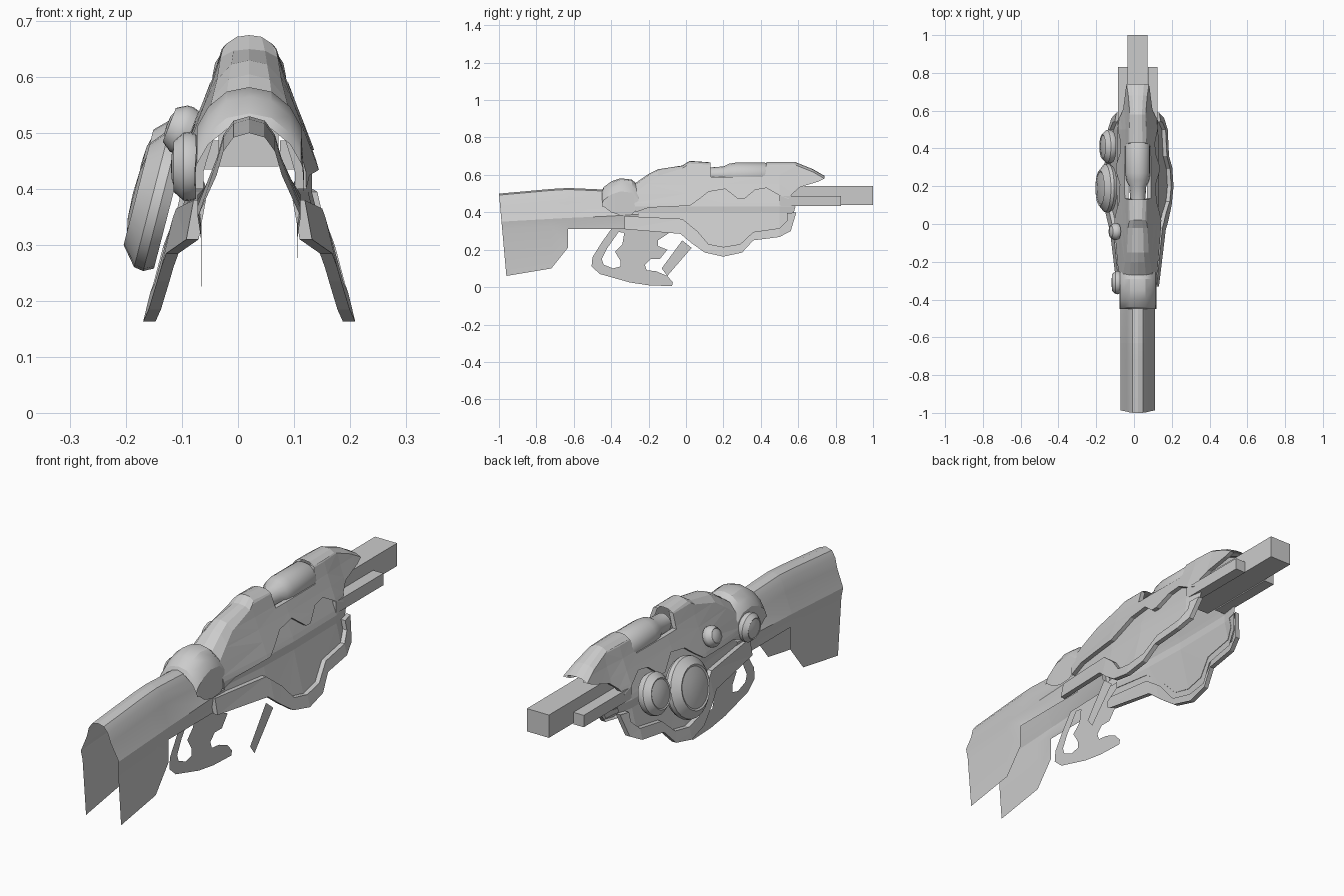
import bpy, bmesh, math
from mathutils import Vector, Matrix

if "Cube" in bpy.data.objects:
    bpy.data.objects.remove(bpy.data.objects["Cube"])

CX = 0.02  # mirror plane of the body


def finish(bm, name, smooth=None):
    bmesh.ops.remove_doubles(bm, verts=bm.verts, dist=0.0004)
    me = bpy.data.meshes.new(name)
    bm.to_mesh(me)
    bm.free()
    ob = bpy.data.objects.new(name, me)
    bpy.context.collection.objects.link(ob)
    if smooth:
        for p in me.polygons:
            p.use_smooth = True
        me.set_sharp_from_angle(angle=math.radians(smooth))
    return ob


def interp(table, v):
    if v <= table[0][0]:
        return table[0][1]
    for (a, p), (b, q) in zip(table, table[1:]):
        if v <= b:
            return p + (q - p) * (v - a) / (b - a)
    return table[-1][1]


# flared half-width of the body by height, and its taper along the length
FLARE = [(.14, .195), (.19, .183), (.395, .132), (.43, .132), (.45, .125), (.5, .105),
         (.55, .085), (.6, .066), (.65, .05), (.675, .03)]
TAPER = [(-.35, .72), (0, .95), (.2, 1), (.5, .97), (.6, .85), (.75, .8)]


def half(y, z):
    return interp(FLARE, z) * interp(TAPER, y)


def side_sheets(name, outline, inset=0, lip=0):
    """Flat side outline (y, z) bent onto the flared body, on both sides."""
    bm = bmesh.new()
    for s in (1, -1):
        part = bmesh.new()
        part.faces.new([part.verts.new((0, y, z)) for y, z in outline])
        cuts = [((0, 0, z), (0, 0, 1)) for z, _ in FLARE] + [((0, y, 0), (0, 1, 0)) for y, _ in TAPER]
        for co, no in cuts:
            bmesh.ops.bisect_plane(part, geom=part.verts[:] + part.edges[:] + part.faces[:],
                                   plane_co=co, plane_no=no, dist=1e-5)
        bmesh.ops.triangulate(part, faces=part.faces[:])
        for v in part.verts:
            v.co.x = CX + s * (half(v.co.y, v.co.z) - inset)
        if lip:
            rim = [e for e in part.edges if e.is_boundary]
            new = bmesh.ops.extrude_edge_only(part, edges=rim)['geom']
            for v in new:
                if isinstance(v, bmesh.types.BMVert):
                    v.co.x -= s * lip
        tmp = bpy.data.meshes.new("tmp")
        part.to_mesh(tmp)
        part.free()
        bm.from_mesh(tmp)
        bpy.data.meshes.remove(tmp)
    return finish(bm, name)


def loft(name, rings, smooth=None):
    """Arch from half sections (x, y, z), crown first, mirrored about CX."""
    bm = bmesh.new()
    rows = []
    for r in rings:
        full = [(-x, y, z) for x, y, z in reversed(r)] + [p for p in r if p[0] > 0]
        rows.append([bm.verts.new((CX + x, y, z)) for x, y, z in full])
    for a, b in zip(rows, rows[1:]):
        for i in range(len(a) - 1):
            bm.faces.new((a[i], a[i + 1], b[i + 1], b[i]))
    return finish(bm, name, smooth)


def box(name, x0, x1, y0, y1, z0, z1):
    bm = bmesh.new()
    bmesh.ops.create_cube(bm, size=1)
    for v in bm.verts:
        v.co = ((x0 + x1) / 2 + v.co.x * (x1 - x0), (y0 + y1) / 2 + v.co.y * (y1 - y0),
                (z0 + z1) / 2 + v.co.z * (z1 - z0))
    return finish(bm, name)


def lathe(name, centre, axis, profile, steps=20):
    """Spin a (radius, depth) profile about an axis through centre."""
    bm = bmesh.new()
    vs = [bm.verts.new((r, 0, d)) for r, d in profile]
    es = [bm.edges.new(p) for p in zip(vs, vs[1:])]
    bmesh.ops.spin(bm, geom=vs + es, cent=(0, 0, 0), axis=(0, 0, 1), angle=2 * math.pi, steps=steps)
    rot = Vector((0, 0, 1)).rotation_difference(Vector(axis)).to_matrix().to_4x4()
    bm.transform(Matrix.Translation(centre) @ rot)
    bmesh.ops.recalc_face_normals(bm, faces=bm.faces[:])
    return finish(bm, name, 35)


def plate(name, x, loops):
    """Thin flat plate; loops after the first are holes."""
    bm = bmesh.new()
    edges = []
    for lp in loops:
        vs = [bm.verts.new((x, y, z)) for y, z in lp]
        edges += [bm.edges.new((vs[i - 1], vs[i])) for i in range(len(vs))]
    bmesh.ops.triangle_fill(bm, edges=edges, use_beauty=True)
    return finish(bm, name)


# shoulder stock: open arch, (y, top, crease, bottom)
rings = []
for y, t, c, b in [(-1, .50, .35, .06), (-.72, .525, .365, .10), (-.632, .53, .37, .21),
                   (-.63, .53, .37, .31), (-.4, .52, .38, .31), (-.25, .5, .39, .31)]:
    sec = [(0, t), (.028, t - .008), (.046, t - .033), (.058, t - .075), (.092, c),
           (.086, c - .04), (.085, b)]
    rings.append([(x, y + (.09 * (t - z) if y == -1 else 0), z) for x, z in sec])
loft("stock", rings, 20)

# collar over the stock
loft("collar", [[(0, y, t), (.04, y, t - .008), (.073, y, t - .035), (.093, y, t - .07), (.098, y, b)]
                for y, t, b in [(-.45, .515, .43), (-.44, .535, .43), (-.40, .565, .40), (-.35, .582, .385),
                                (-.29, .575, .39), (-.255, .545, .42)]], 25)

# upper shell: crown heights along the length as (y, edge, crown)
REAR = [(-.28, .50, .55), (-.2, .56, .605), (-.15, .595, .63), (-.02, .635, .65), (.02, .66, .675), (.13, .655, .667)]
NOSE = [(.43, .655, .67), (.58, .655, .67), (.68, .615, .63), (.74, .58, .595)]
WAVE = [(.55, .47), (.5, .49), (.43, .53), (.37, .52), (.31, .47), (.28, .47), (.21, .525), (.12, .51),
        (.07, .47), (.02, .435), (-.2, .425), (-.27, .40)]
top_edge = [(y, e) for y, e, _ in REAR] + [(.135, .59), (.41, .59)] + [(y, e) for y, e, _ in NOSE]
side_sheets("upper_shell", top_edge + [(.71, .565), (.61, .535), (.57, .50)] + WAVE, lip=.02)
for nm, spine in (("rear_crown", REAR), ("nose_crown", NOSE)):
    loft(nm, [[(0, y, c), (half(y, e) * .55, y, c - .2 * (c - e)), (half(y, e), y, e)] for y, e, c in spine])

# recessed side panels
side_sheets("side_panel", [(-.3, .35), (-.3, .41)] + [(y, z + .015) for y, z in reversed(WAVE)]
            + [(.585, .43), (.56, .34), (.5, .29), (.36, .27), (.3, .2), (.2, .19), (.1, .21),
               (.04, .29), (-.03, .34)], inset=.02)

# lower raised trim
side_sheets("lower_trim", [(-.33, .31), (-.03, .285), (.03, .235), (.1, .185), (.2, .163), (.3, .185),
                           (.36, .25), (.5, .268), (.56, .3), (.59, .40), (.54, .395), (.54, .355),
                           (.5, .315), (.36, .295), (.29, .23), (.2, .215), (.12, .23), (.06, .3),
                           (-.02, .365), (-.33, .38)], lip=.022)

# barrel and its side rails
box("barrel", -.035, .072, .45, 1.0, .44, .54)
for s in (1, -1):
    a, b = sorted((CX + s * .055, CX + s * .105))
    box("barrel_rail", a, b, .5, .83, .435, .487)

# sight tube in the top opening
lathe("sight_tube", (CX, .13, .6), (0, 1, 0),
      [(.04, 0), (.045, .07), (.06, .10), (.066, .14), (.066, .29), (.055, .31)], 16)

# dials on the left side
TILT = (-.97, 0, .25)
for nm, c, ax, r, d in [("large_dial", (-.12, .19, .375), TILT, .13, .07),
                        ("medium_dial", (-.115, .41, .43), TILT, .09, .06),
                        ("small_dial", (-.085, -.04, .50), (-.93, 0, .36), .045, .045),
                        ("collar_dial", (-.075, -.31, .44), (-1, 0, 0), .062, .045)]:
    lathe(nm, c, ax, [(r * .93, 0), (r, d * .25), (r * .98, d * .5), (r * .72, d * .9),
                      (r * .66, d * .85), (r * .35, d * .97), (0, d)], 24)

# grip with guard slot, and the loose trigger link
plate("grip_guard", CX, [
    [(-.40, .31), (-.45, .24), (-.50, .16), (-.505, .11), (-.46, .07), (-.3, .025), (-.2, .01), (-.075, .005),
     (-.07, .025), (-.1, .06), (-.16, .085), (-.21, .09), (-.22, .12), (-.19, .15), (-.14, .15),
     (-.10, .2), (-.15, .22), (-.15, .25), (-.09, .29), (-.09, .32)],
    [(-.36, .295), (-.42, .21), (-.45, .15), (-.44, .12), (-.39, .10), (-.35, .11), (-.35, .14),
     (-.38, .19), (-.34, .23), (-.33, .29)]])
plate("trigger_link", .15, [[(-.13, .10), (-.10, .06), (.03, .21), (-.02, .25)]])
